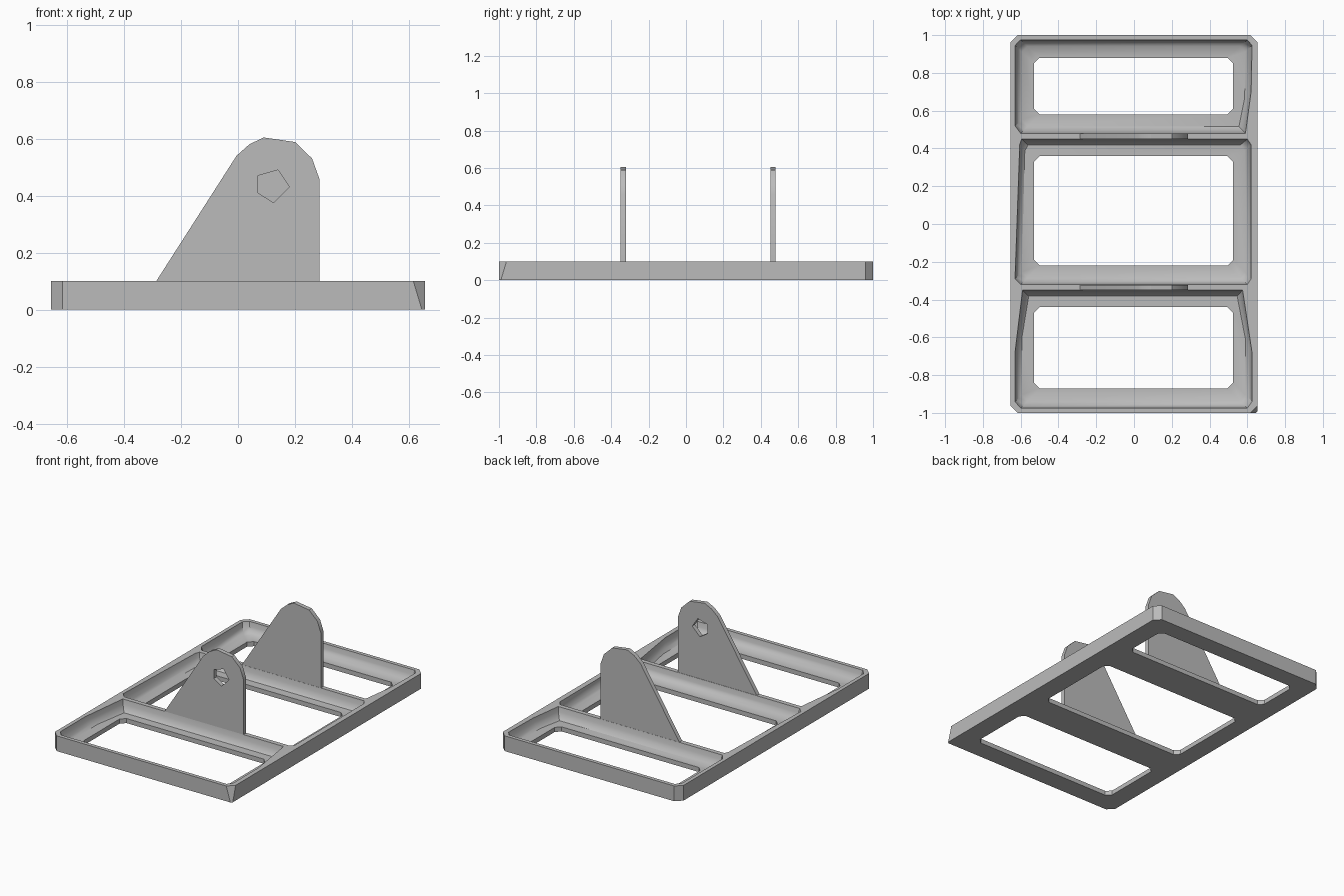
import bpy
import bmesh
from math import radians
from mathutils import Vector

cube = bpy.data.objects.get("Cube")
if cube:
    bpy.data.objects.remove(cube, do_unlink=True)

grey = bpy.data.materials.new("plain grey")
grey.use_nodes = True
colour = (0.5, 0.5, 0.5, 1)
grey.diffuse_color = colour
grey.node_tree.nodes["Principled BSDF"].inputs["Base Color"].default_value = colour


def octagon(x0, x1, y0, y1, c):
    """Rectangle with chamfered corners, counter-clockwise."""
    return [(x0, y0 + c), (x0 + c, y0), (x1 - c, y0), (x1, y0 + c),
            (x1, y1 - c), (x1 - c, y1), (x0 + c, y1), (x0, y1 - c)]


def ring(bm, points, z):
    return [bm.verts.new((x, y, z)) for x, y in points]


def loop_edges(bm, verts):
    edges = []
    for a, b in zip(verts, verts[1:] + verts[:1]):
        edges.append(bm.edges.get((a, b)) or bm.edges.new((a, b)))
    return edges


def fill(bm, rings):
    """Flat face bounded by the first ring, with the others as holes."""
    edges = [e for r in rings for e in loop_edges(bm, r)]
    bmesh.ops.triangle_fill(bm, use_beauty=True, edges=edges, normal=(0, 0, 1))


def bridge(bm, lower, upper):
    n = len(lower)
    for i in range(n):
        j = (i + 1) % n
        bm.faces.new((lower[i], lower[j], upper[j], upper[i]))


def finish(bm, name):
    bmesh.ops.recalc_face_normals(bm, faces=bm.faces)
    mesh = bpy.data.meshes.new(name)
    bm.to_mesh(mesh)
    bm.free()
    mesh.materials.append(grey)
    obj = bpy.data.objects.new(name, mesh)
    bpy.context.collection.objects.link(obj)
    bpy.ops.object.select_all(action="DESELECT")
    obj.select_set(True)
    bpy.context.view_layer.objects.active = obj
    bpy.ops.object.shade_smooth_by_angle(angle=radians(32))
    return obj


# Base tray: three coved pockets, each with a window through the floor
HEIGHT, FLOOR = 0.1, 0.03
pockets = [
    ([(-.63, -.94), (-.6, -.975), (.6, -.975), (.625, -.94),
      (.625, -.68), (.575, -.35), (-.59, -.35), (-.63, -.68)], (-.87, -.44)),
    ([(-.63, -.29), (-.6, -.32), (.6, -.32), (.62, -.29),
      (.62, .42), (.6, .45), (-.595, .45), (-.605, .42)], (-.22, .36)),
    ([(-.63, .52), (-.6, .48), (.59, .48), (.62, .7),
      (.625, .945), (.6, .975), (-.6, .975), (-.63, .945)], (.58, .88)),
]
# Cove section: fraction of the way from rim to window, and height
cove = [(0, HEIGHT), (.06, .07), (.18, .045), (.36, FLOOR), (1, FLOOR), (1, 0)]

bm = bmesh.new()
outer = octagon(-.655, .655, -1, 1, .04)
top = ring(bm, outer, HEIGHT)
foot = list(outer)
foot[2] = (.645, -1)      # front right corner is almost square at the foot
foot[3] = (.655, -.99)
bottom = ring(bm, foot, 0)
bridge(bm, bottom, top)
rims, holes = [top], [bottom]
for rim, (y0, y1) in pockets:
    window = octagon(-.53, .525, y0, y1, .03)
    rings = []
    for t, z in cove:
        points = [Vector(a).lerp(Vector(b), t) for a, b in zip(rim, window)]
        rings.append(ring(bm, points, z))
    for a, b in zip(rings, rings[1:]):
        bridge(bm, a, b)
    rims.append(rings[0])
    holes.append(rings[-1])
fill(bm, rims)
fill(bm, holes)
finish(bm, "base_tray")

# Upright bracket plates standing on the two ridges
profile = [(-.29, .095), (.285, .095), (.285, .46), (.26, .53), (.2, .588),
           (.09, .604), (.04, .58), (-.005, .54)]
pivot_hole = [(.07, .47), (.14, .49), (.18, .43), (.125, .375), (.07, .41)]


def bracket(name, y, outlines, thickness=.028):
    bm = bmesh.new()
    sides = []
    for depth in (y, y + thickness):
        sides.append([ring(bm, o, depth) for o in outlines])
    for a, b in zip(*sides):
        bridge(bm, a, b)
    for side in sides:
        fill(bm, side)
    # Stand the flat outline upright
    for v in bm.verts:
        v.co = (v.co.x, v.co.z, v.co.y)
    finish(bm, name)


bracket("front_bracket", -.35, [profile, pivot_hole])
bracket("back_bracket", .451, [profile])
